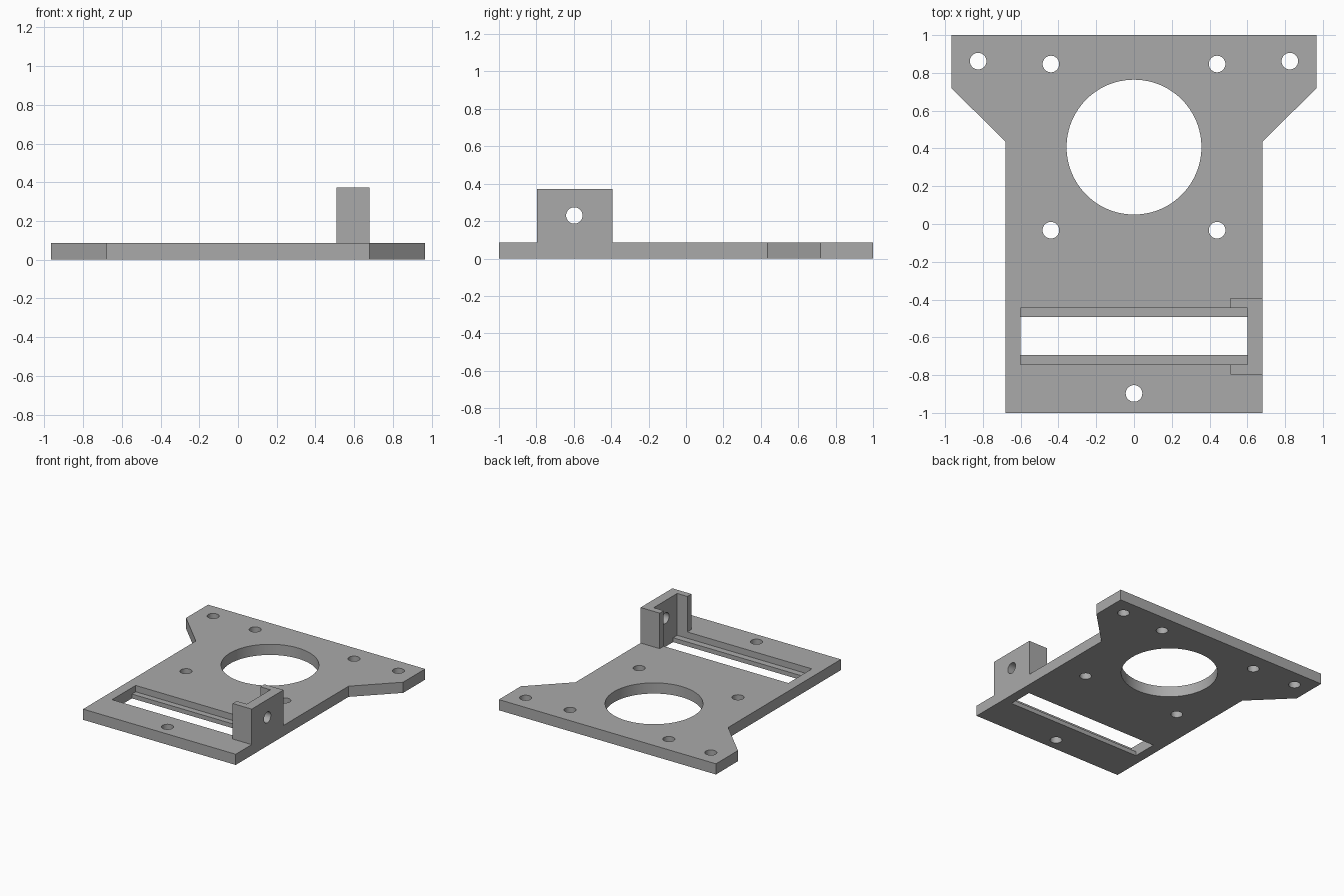
import bpy, bmesh
from math import pi
from mathutils import Matrix

cube = bpy.data.objects.get("Cube")
if cube:
    bpy.data.objects.remove(cube, do_unlink=True)

THICK = 0.086
LEDGE = 0.035

grey = bpy.data.materials.new("plain grey")
grey.use_nodes = True
grey.diffuse_color = (0.4, 0.4, 0.4, 1)
grey.node_tree.nodes["Principled BSDF"].inputs["Base Color"].default_value = (0.4, 0.4, 0.4, 1)


def add_object(name, bm):
    bmesh.ops.recalc_face_normals(bm, faces=bm.faces)
    mesh = bpy.data.meshes.new(name)
    bm.to_mesh(mesh)
    bm.free()
    mesh.materials.append(grey)
    obj = bpy.data.objects.new(name, mesh)
    bpy.context.collection.objects.link(obj)
    return obj


def prism(name, outline, z0, z1):
    bm = bmesh.new()
    face = bm.faces.new([bm.verts.new((x, y, z0)) for x, y in outline])
    top = bmesh.ops.extrude_face_region(bm, geom=[face])["geom"]
    moved = [v for v in top if isinstance(v, bmesh.types.BMVert)]
    bmesh.ops.translate(bm, vec=(0, 0, z1 - z0), verts=moved)
    return add_object(name, bm)


def box(name, x0, x1, y0, y1, z0, z1):
    return prism(name, [(x0, y0), (x1, y0), (x1, y1), (x0, y1)], z0, z1)


def drill(name, centre, radius, sides, axis="Z"):
    bm = bmesh.new()
    turn = Matrix.Rotation(pi / 2, 4, "Y") if axis == "X" else Matrix()
    bmesh.ops.create_cone(bm, cap_ends=True, segments=sides, radius1=radius,
                          radius2=radius, depth=0.3,
                          matrix=Matrix.Translation(centre) @ turn)
    return add_object(name, bm)


def combine(target, tool, operation):
    mod = target.modifiers.new(tool.name, "BOOLEAN")
    mod.operation = operation
    mod.solver = "EXACT"
    mod.object = tool
    tool.hide_render = True
    bpy.context.view_layer.objects.active = target
    bpy.ops.object.modifier_apply(modifier=mod.name)
    bpy.data.objects.remove(tool, do_unlink=True)


# Flat plate with flared rear ears
half = [(0.68, -1), (0.68, 0.435), (0.967, 0.72), (0.967, 1)]
plate = prism("mounting_plate", half + [(-x, y) for x, y in reversed(half)], 0, THICK)

# Upright bracket block on the left edge
combine(plate, box("bracket", 0.51, 0.68, -0.797, -0.393, 0.05, 0.372), "UNION")

# Wide pocket, which also hollows the bracket, and the narrower slot below it
combine(plate, box("pocket", -0.6, 0.6, -0.745, -0.445, LEDGE, 0.6), "DIFFERENCE")
combine(plate, box("slot", -0.6, 0.6, -0.693, -0.493, -0.1, LEDGE + 0.02), "DIFFERENCE")

# Large round opening
combine(plate, drill("opening", (0, 0.407, 0), 0.357, 96), "DIFFERENCE")

# Screw holes
spots = [(0, -0.897)]
for side in (-1, 1):
    spots += [(side * 0.825, 0.862), (side * 0.44, 0.847), (side * 0.44, -0.033)]
for x, y in spots:
    combine(plate, drill("screw_hole", (x, y, 0), 0.044, 40), "DIFFERENCE")

# Cross hole through the bracket wall
combine(plate, drill("cross_hole", (0.64, -0.597, 0.23), 0.044, 40, "X"), "DIFFERENCE")

# Smooth hole walls, crisp edges
plate.select_set(True)
bpy.context.view_layer.objects.active = plate
bpy.ops.object.shade_smooth_by_angle(angle=pi / 6)
